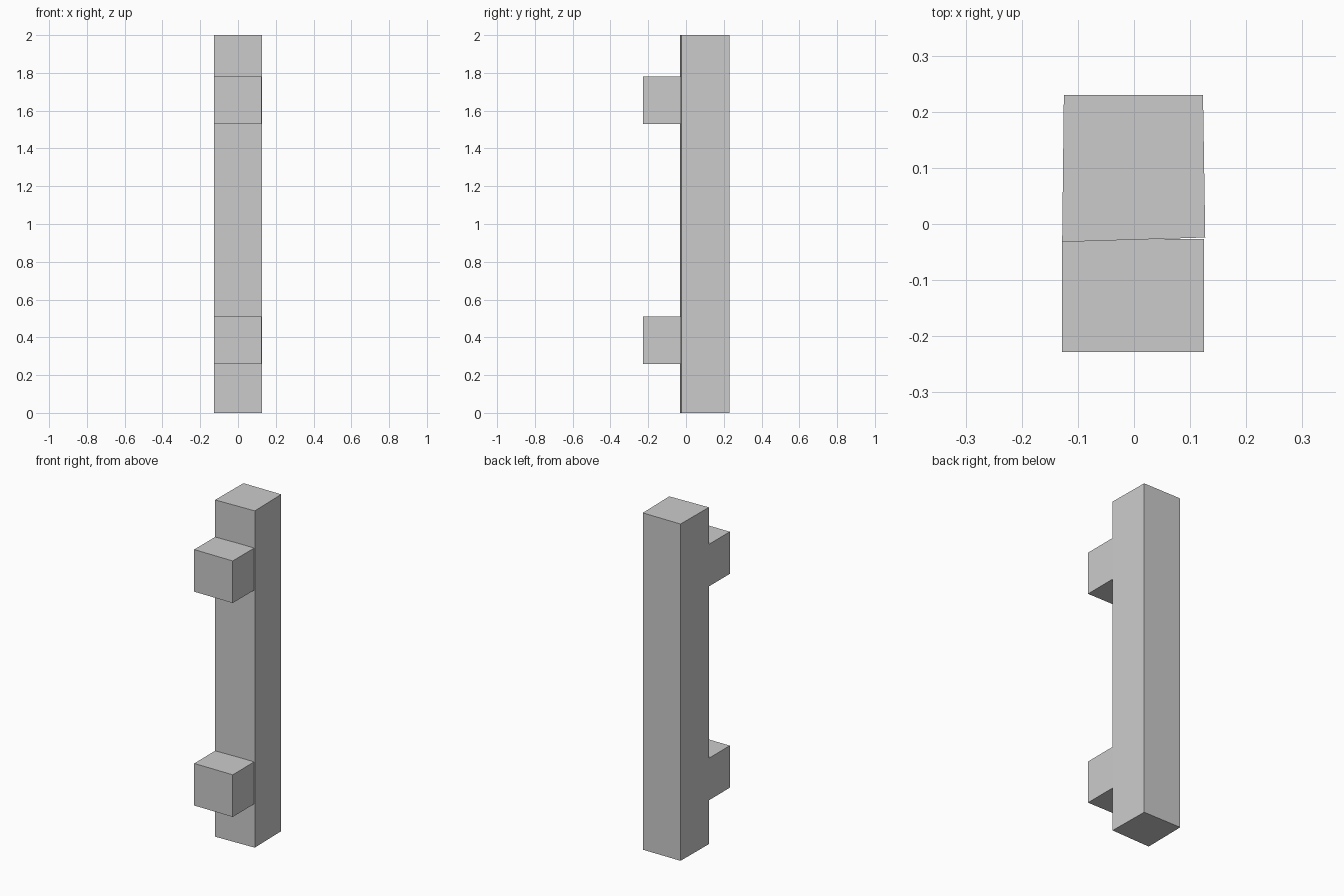
import bpy
import bmesh

if "Cube" in bpy.data.objects:
    bpy.data.objects.remove(bpy.data.objects["Cube"])


def prism(name, outline, z0, z1):
    """Extrude a flat xy outline from z0 up to z1."""
    bm = bmesh.new()
    low = [bm.verts.new((x, y, z0)) for x, y in outline]
    base = bm.faces.new(low)
    top = bmesh.ops.extrude_face_region(bm, geom=[base], use_keep_orig=True)
    verts = [g for g in top["geom"] if isinstance(g, bmesh.types.BMVert)]
    bmesh.ops.translate(bm, verts=verts, vec=(0, 0, z1 - z0))
    bmesh.ops.recalc_face_normals(bm, faces=bm.faces)
    mesh = bpy.data.meshes.new(name)
    bm.to_mesh(mesh)
    bm.free()
    obj = bpy.data.objects.new(name, mesh)
    bpy.context.collection.objects.link(obj)
    return obj


# Tall post, very slightly out of square
prism("post", [(-0.128, -0.032), (0.127, -0.024), (0.123, 0.23), (-0.125, 0.23)], 0, 2)

# Two blocks on the front of the post
block = [(-0.128, -0.228), (0.125, -0.228), (0.125, -0.027), (-0.128, -0.027)]
for name, z in (("lower_block", 0.26), ("upper_block", 1.53)):
    prism(name, block, z, z + 0.25)
